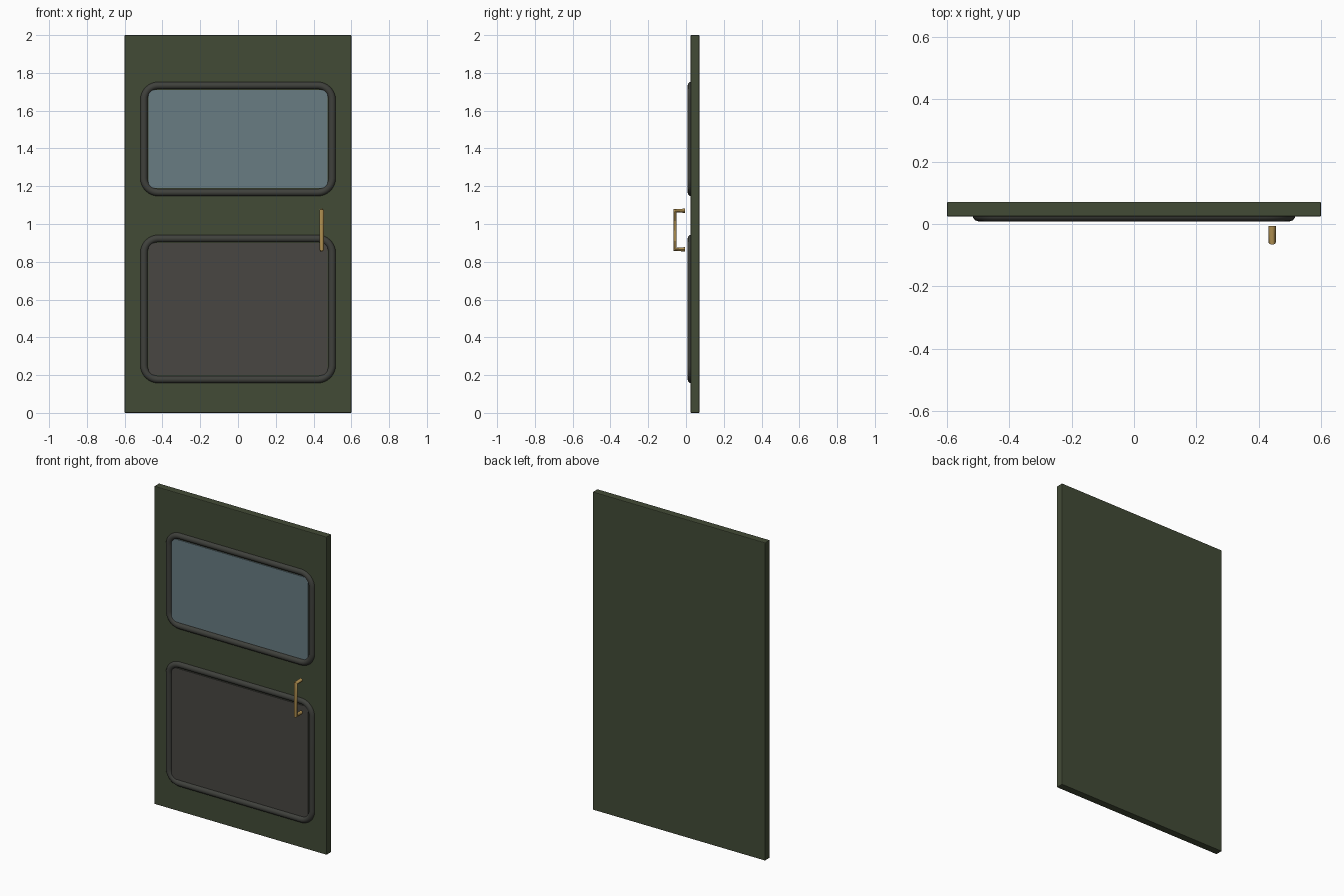
import bpy
import math

cube = bpy.data.objects.get("Cube")
if cube:
    bpy.data.objects.remove(cube, do_unlink=True)


def material(name, rgb):
    mat = bpy.data.materials.new(name)
    mat.use_nodes = True
    mat.diffuse_color = (*rgb, 1)
    mat.node_tree.nodes["Principled BSDF"].inputs["Base Color"].default_value = (*rgb, 1)
    return mat


GREEN = material("olive_paint", (0.055, 0.07, 0.037))
TRIM = material("dark_trim", (0.05, 0.052, 0.045))
GREY = material("grey_panel", (0.065, 0.062, 0.055))
GLASS = material("blue_glass", (0.14, 0.2, 0.225))
BRASS = material("brass", (0.42, 0.27, 0.08))


def box(name, x, y, z, mat, bevel=0):
    """Box spanning the given (low, high) pairs."""
    spans = (x, y, z)
    bpy.ops.mesh.primitive_cube_add(size=1, location=[sum(s) / 2 for s in spans])
    obj = bpy.context.object
    obj.name = name
    obj.scale = [s[1] - s[0] for s in spans]
    bpy.ops.object.transform_apply(location=False, rotation=False, scale=True)
    obj.data.materials.append(mat)
    if bevel:
        mod = obj.modifiers.new("edge", "BEVEL")
        mod.width = bevel
        mod.segments = 2
    return obj


def tube(name, points, radius, mat, cyclic=False):
    """Round tube along a path, turned into a mesh."""
    curve = bpy.data.curves.new(name, "CURVE")
    curve.dimensions = "3D"
    curve.bevel_depth = radius
    curve.bevel_resolution = 3
    curve.use_fill_caps = True
    line = curve.splines.new("POLY")
    line.points.add(len(points) - 1)
    for p, co in zip(line.points, points):
        p.co = (*co, 1)
    line.use_cyclic_u = cyclic
    obj = bpy.data.objects.new(name, curve)
    bpy.context.collection.objects.link(obj)
    bpy.ops.object.select_all(action="DESELECT")
    obj.select_set(True)
    bpy.context.view_layer.objects.active = obj
    bpy.ops.object.convert(target="MESH")
    obj = bpy.context.object
    obj.data.materials.clear()
    obj.data.materials.append(mat)
    bpy.ops.object.shade_smooth_by_angle(angle=math.radians(40))
    return obj


def rounded_rect(half_width, low, high, r, y, steps=8):
    """Closed path of four rounded corners in the xz plane."""
    corners = [(half_width - r, high - r), (r - half_width, high - r),
               (r - half_width, low + r), (half_width - r, low + r)]
    path = []
    for i, (cx, cz) in enumerate(corners):
        for s in range(steps + 1):
            a = math.pi / 2 * (i + s / steps)
            path.append((cx + r * math.cos(a), y, cz + r * math.sin(a)))
    return path


# Door leaf
box("door_leaf", (-0.6, 0.6), (0.024, 0.071), (0, 2), GREEN, 0.004)

# Window and lower panel, each inside a rounded moulding
for name, low, high, mat in (("window_glass", 1.19, 1.71, GLASS),
                             ("lower_panel", 0.2, 0.9, GREY)):
    box(name, (-0.475, 0.475), (0.018, 0.026), (low, high), mat)
    path = rounded_rect(0.498, low - 0.023, high + 0.023, 0.075, 0.028)
    tube(name + "_moulding", path, 0.02, TRIM, cyclic=True)

# Pull handle
tube("pull_handle", [(0.443, -0.006, 1.07), (0.443, -0.058, 1.07),
                     (0.443, -0.058, 0.866), (0.443, -0.006, 0.866)], 0.012, BRASS)
